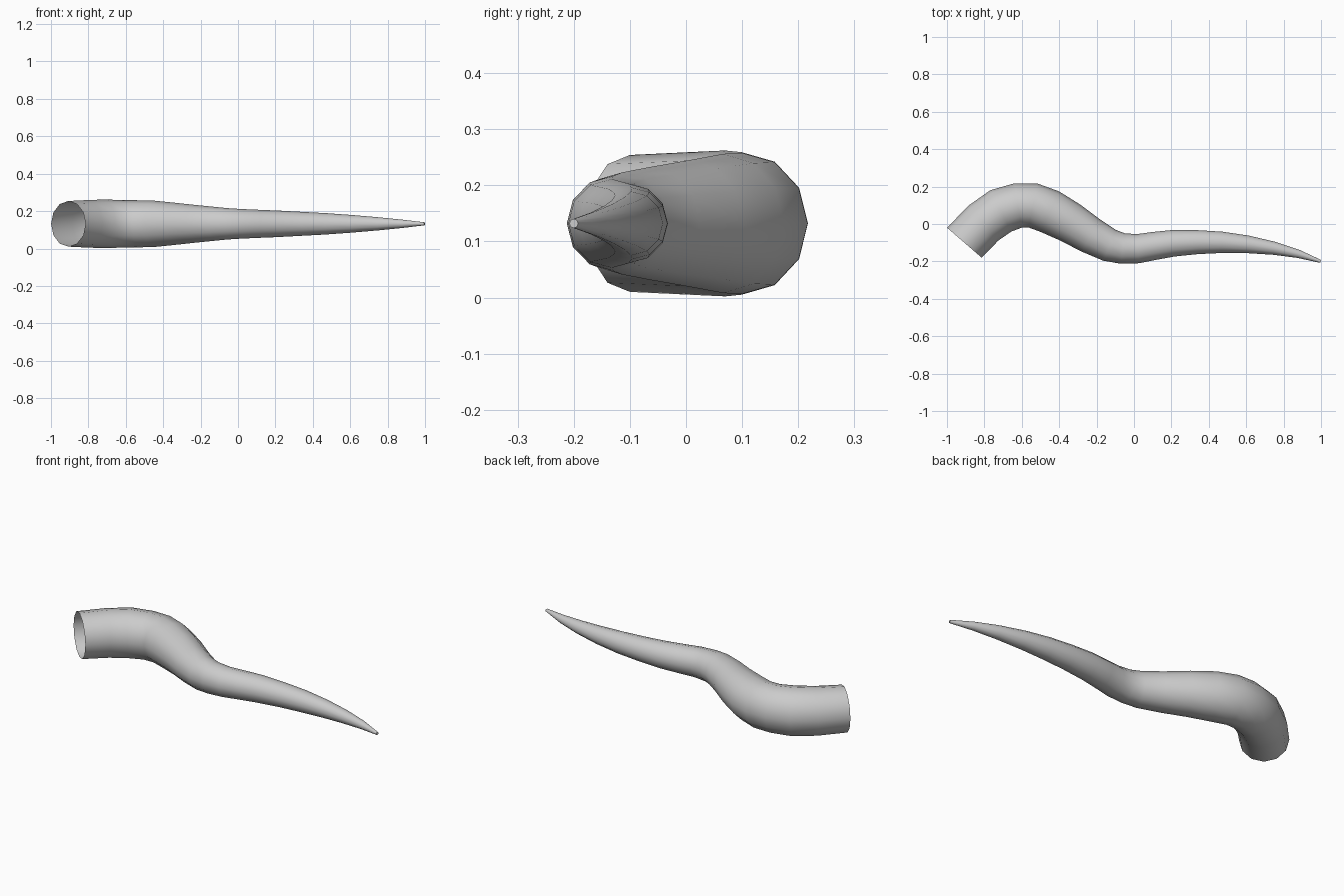
import bpy, bmesh, math
from mathutils import Vector

if "Cube" in bpy.data.objects:
    bpy.data.objects.remove(bpy.data.objects["Cube"])

SIDES = 12
Z = 0.132
# Stations along the horn: x, y, in-plane radius, vertical radius
STATIONS = [
    (-0.907, -0.10, 0.122, 0.122),
    (-0.805, 0.005, 0.123, 0.127),
    (-0.712, 0.07, 0.124, 0.130),
    (-0.62, 0.099, 0.120, 0.127),
    (-0.54, 0.099, 0.120, 0.126),
    (-0.45, 0.066, 0.119, 0.124),
    (-0.34, 0.007, 0.110, 0.113),
    (-0.23, -0.062, 0.099, 0.101),
    (-0.13, -0.114, 0.089, 0.091),
    (-0.06, -0.131, 0.082, 0.084),
    (0.02, -0.132, 0.078, 0.079),
    (0.11, -0.117, 0.075, 0.075),
    (0.21, -0.103, 0.071, 0.071),
    (0.34, -0.097, 0.064, 0.064),
    (0.47, -0.098, 0.057, 0.057),
    (0.61, -0.109, 0.047, 0.047),
    (0.75, -0.130, 0.035, 0.035),
    (0.88, -0.160, 0.022, 0.022),
    (0.998, -0.2, 0.008, 0.008),
]

# Sweep a twelve-sided ring along the path
bm = bmesh.new()
pts = [Vector((s[0], s[1], Z)) for s in STATIONS]
rings = []
for i, (x, y, r, rz) in enumerate(STATIONS):
    if i == 0:
        t = Vector((0.16, 0.185, 0))
    else:
        t = pts[min(i + 1, len(pts) - 1)] - pts[i - 1]
    t.normalize()
    side = Vector((-t.y, t.x, 0))
    ring = []
    for k in range(SIDES):
        a = 2 * math.pi * k / SIDES
        ring.append(bm.verts.new(pts[i] + side * r * math.cos(a) + Vector((0, 0, rz * math.sin(a)))))
    rings.append(ring)
for a, b in zip(rings, rings[1:]):
    for k in range(SIDES):
        n = (k + 1) % SIDES
        bm.faces.new((a[k], a[n], b[n], b[k]))
# Closed tip, open base
bm.faces.new(rings[-1])
bmesh.ops.recalc_face_normals(bm, faces=bm.faces)

mesh = bpy.data.meshes.new("curved_horn")
bm.to_mesh(mesh)
bm.free()
horn = bpy.data.objects.new("curved_horn", mesh)
bpy.context.collection.objects.link(horn)
bpy.context.view_layer.objects.active = horn
horn.select_set(True)
bpy.ops.object.shade_smooth_by_angle(angle=math.radians(50))
